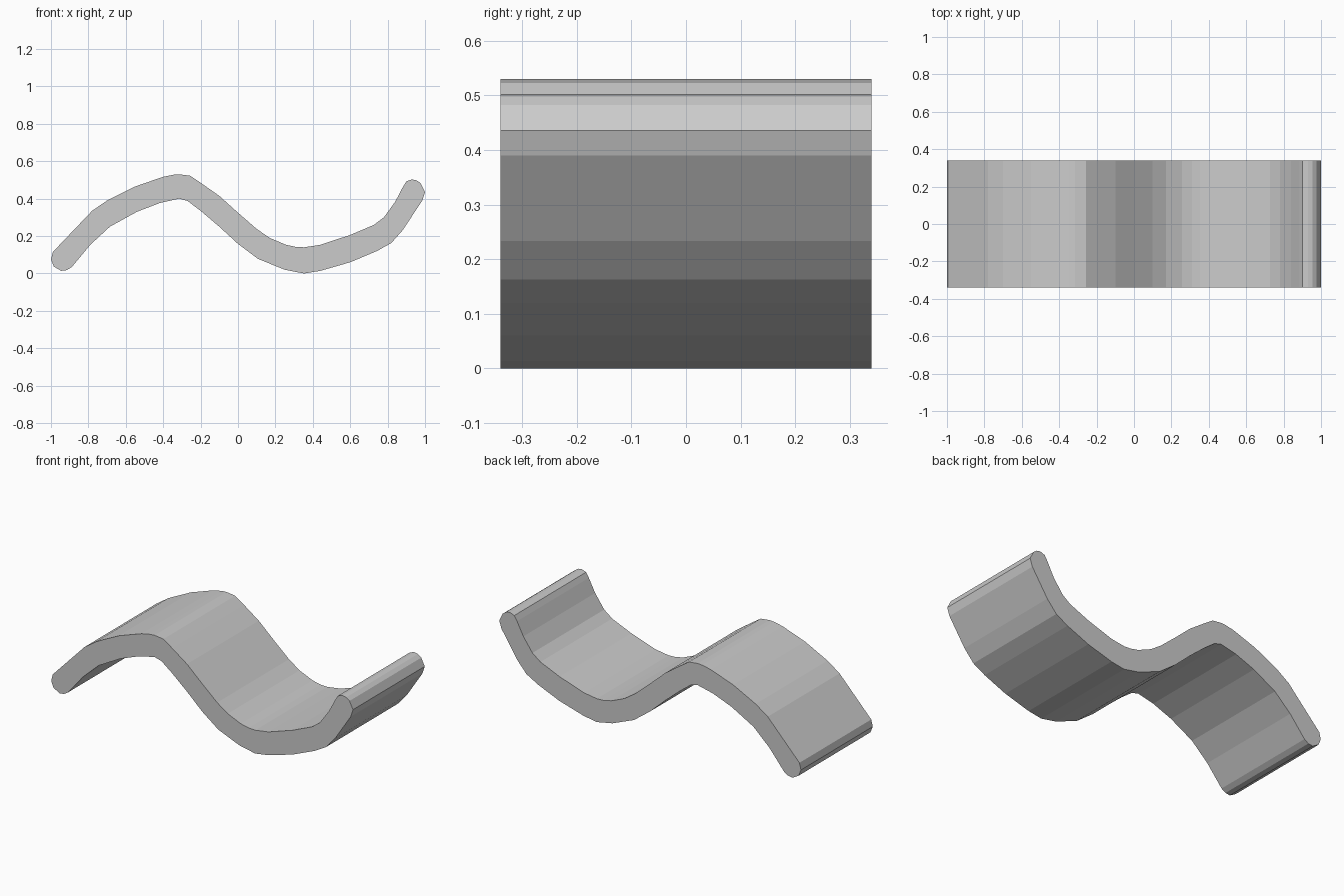
import bpy
import bmesh

HALF_DEPTH = 0.34

# Upper edge of the wave (x, z), left to right
upper = [(-0.99, 0.115), (-0.78, 0.335), (-0.70, 0.39), (-0.55, 0.465), (-0.40, 0.517),
         (-0.345, 0.528), (-0.315, 0.53), (-0.257, 0.523), (-0.20, 0.485), (-0.10, 0.415),
         (0.0, 0.325), (0.10, 0.238), (0.17, 0.19), (0.257, 0.153), (0.31, 0.142),
         (0.353, 0.14), (0.44, 0.153), (0.60, 0.206), (0.727, 0.26), (0.78, 0.30),
         (0.84, 0.383), (0.882, 0.463)]
# Rounded right tip
right_tip = [(0.90, 0.492), (0.93, 0.503), (0.955, 0.498), (0.977, 0.482), (1.0, 0.436)]
# Lower edge, right to left
lower = [(0.985, 0.39), (0.882, 0.233), (0.82, 0.163), (0.743, 0.12), (0.60, 0.06),
         (0.44, 0.014), (0.353, 0.0), (0.25, 0.02), (0.107, 0.078), (0.0, 0.158),
         (-0.10, 0.25), (-0.20, 0.335), (-0.27, 0.388), (-0.315, 0.40), (-0.417, 0.377),
         (-0.54, 0.33), (-0.685, 0.25), (-0.79, 0.153), (-0.888, 0.035)]
# Rounded left tip
left_tip = [(-0.915, 0.018), (-0.945, 0.014), (-0.985, 0.037), (-1.0, 0.075)]

# Extrude the closed profile along y
bm = bmesh.new()
profile = upper + right_tip + lower + left_tip
face = bm.faces.new([bm.verts.new((x, -HALF_DEPTH, z)) for x, z in profile])
result = bmesh.ops.extrude_face_region(bm, geom=[face], use_keep_orig=True)
new_verts = [g for g in result["geom"] if isinstance(g, bmesh.types.BMVert)]
bmesh.ops.translate(bm, verts=new_verts, vec=(0, 2 * HALF_DEPTH, 0))
bmesh.ops.recalc_face_normals(bm, faces=bm.faces)

mesh = bpy.data.meshes.new("wave_panel")
bm.to_mesh(mesh)
bm.free()
bpy.context.collection.objects.link(bpy.data.objects.new("wave_panel", mesh))
